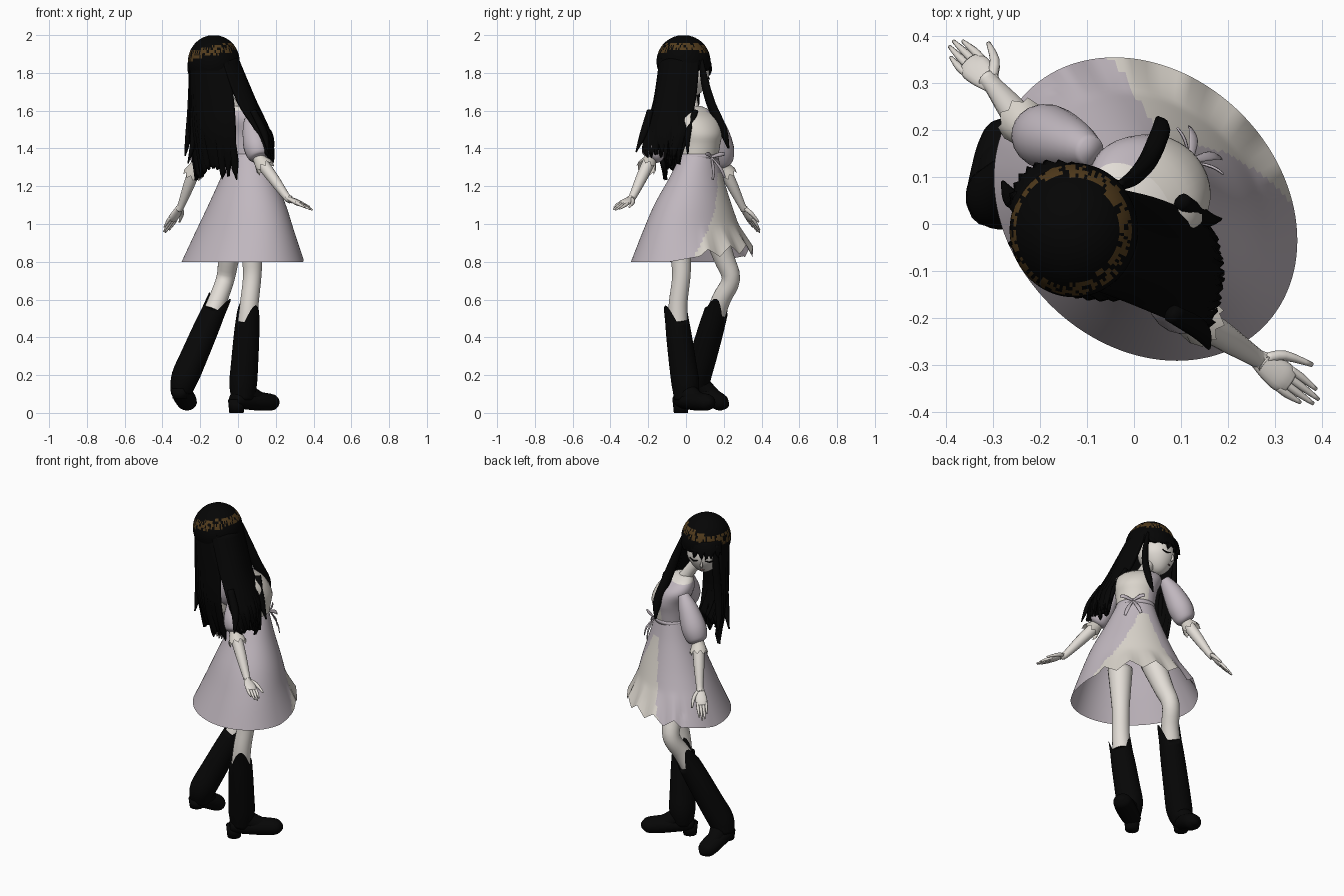
import bpy, bmesh, math, random
from mathutils import Vector as V

if "Cube" in bpy.data.objects:
    bpy.data.objects.remove(bpy.data.objects["Cube"])

random.seed(4)
R2 = math.sqrt(2)

def mat(name, c):
    m = bpy.data.materials.new(name)
    m.diffuse_color = (*c, 1)
    m.use_nodes = True
    m.node_tree.nodes["Principled BSDF"].inputs["Base Color"].default_value = m.diffuse_color
    return m

SKIN = mat("pale_skin", (.76, .72, .67))
HAIR = mat("black_hair", (.0015, .0015, .0015))
SHINE = mat("brown_hair_shine", (.085, .045, .012))
BOOT = mat("black_leather", (.002, .002, .002))
CREAM = mat("cream_cloth", (.70, .66, .60))
LAV = mat("lavender_cloth", (.53, .475, .52))
LIP = mat("lip_rose", (.42, .25, .24))

def P(f, l, z):
    """body frame (forward, left, up) to world; the body faces +x +y"""
    return V(((f - l) / R2, (f + l) / R2, z))

def make(name, verts, faces, mats, rule=None, smooth=True):
    bm = bmesh.new()
    vs = [bm.verts.new(v) for v in verts]
    for f in faces:
        bm.faces.new([vs[i] for i in f])
    bmesh.ops.recalc_face_normals(bm, faces=bm.faces)
    me = bpy.data.meshes.new(name)
    bm.to_mesh(me)
    bm.free()
    for m in mats:
        me.materials.append(m)
    for p in me.polygons:
        p.use_smooth = smooth
        if rule:
            p.material_index = rule(p.center)
    ob = bpy.data.objects.new(name, me)
    bpy.context.collection.objects.link(ob)
    return ob

def loft(name, rings, mats, rule=None, cap0=True, cap1=True):
    n = len(rings[0])
    verts = [v for r in rings for v in r]
    faces = [(a*n+i, a*n+(i+1) % n, (a+1)*n+(i+1) % n, (a+1)*n+i)
             for a in range(len(rings)-1) for i in range(n)]
    if cap0:
        faces.append(tuple(range(n)))
    if cap1:
        faces.append(tuple(range(len(verts)-n, len(verts))))
    return make(name, verts, faces, mats, rule)

def spline(k, steps):
    """Catmull-Rom through tuples of numbers"""
    out, k = [], [tuple(a) for a in k]
    for i in range(len(k)-1):
        p, a, b, q = k[max(i-1, 0)], k[i], k[i+1], k[min(i+2, len(k)-1)]
        for s in range(steps):
            t = s / steps
            out.append(tuple(.5*(2*y+(z-x)*t+(2*x-5*y+4*z-w)*t*t+(3*y-x-3*z+w)*t**3)
                             for x, y, z, w in zip(p, a, b, q)))
    return out + [k[-1]]

def tube(name, keys, m, side=(-1, 1, 0), n=14, steps=4, flat=1, notch=0, jag=0, floor=None):
    """keys: (x, y, z, radius); flat scales the second radius; notch/jag shape the first ring"""
    pts = spline(keys, steps)
    rings = []
    for i, p in enumerate(pts):
        c = V(p[:3])
        t = (V(pts[min(i+1, len(pts)-1)][:3]) - V(pts[max(i-1, 0)][:3])).normalized()
        u = V(side)
        u = (u - t*u.dot(t)).normalized()
        w = t.cross(u)
        ring = []
        for j in range(n):
            a = 2*math.pi*j/n
            v = c + u*p[3]*math.cos(a) + w*p[3]*flat*math.sin(a)
            if i == 0:
                v -= t*(notch*math.cos(2*a) + jag*(j % 2))
            if floor is not None:
                v.z = max(v.z, floor)
            ring.append(v)
        rings.append(ring)
    return loft(name, rings, [m], None, not (notch or jag))

def ball(name, c, r, m, cut=None, rule=None, mats=None, seg=48):
    rings = []
    for i in range(1, 28):
        a = math.pi*i/28
        z = c[2] + r[2]*math.cos(a)
        if cut is None or z > cut:
            rings.append([V((c[0]+r[0]*math.sin(a)*math.cos(b), c[1]+r[1]*math.sin(a)*math.sin(b), z))
                          for b in [2*math.pi*j/seg for j in range(seg)]])
    return loft(name, rings, mats or [m], rule, True, cut is None)

# dress: elliptical sections (z, forward, left, radius forward, radius left)
def azim(c):
    return math.degrees(math.atan2(c.y-.03, c.x-.03))

def sections(keys, steps, n, hem=False):
    rings = []
    for i, (z, f, l, rf, rl) in enumerate(spline(keys, steps)):
        ring = []
        for j in range(n):
            a = 2*math.pi*j/n
            v = P(f+rf*math.cos(a), l+rl*math.sin(a), z)
            if hem:
                w = max(0, math.cos(math.radians(azim(v)-70)))
                k = max(0, (1.0-z)/.2)
                zig = abs(j % 8 - 4)/4
                v.z += k*(.06*w + (.05*zig-.02)*(w > .5))
            ring.append(v)
        rings.append(ring)
    return rings

def skirt_rule(c):
    d = max(0, c.z-.85)
    return 1 if c.z < 1.27 and 4 + 140*d < azim(c) < 105 - 55*d else 0

def bodice_rule(c):
    if c.z > 1.595:
        return 2
    return 1 if -25 < azim(c) < 85 else 0

loft("skirt", sections([(1.37, .085, .015, .09, .105), (1.25, .075, .003, .125, .155), (1.1, .06, -.008, .18, .228),
     (.95, .048, -.003, .23, .295), (.8, .04, .005, .288, .355)], 7, 120, True), [LAV, CREAM], skirt_rule, True, False)
loft("bodice", sections([(1.35, .085, .015, .092, .107), (1.42, .088, .018, .1, .112), (1.48, .088, .02, .107, .122),
     (1.55, .06, .03, .1, .13), (1.6, .03, .035, .065, .1), (1.625, .015, .035, .035, .05)], 4, 40),
     [LAV, CREAM, SKIN], bodice_rule)
loft("waistband", sections([(1.345, .085, .015, .095, .11), (1.37, .085, .015, .095, .11)], 1, 40), [LAV])

# bow: two loops and two tails
for i, (dl, dz, ln) in enumerate([(.07, .015, .03), (-.07, .015, .03), (.05, -.11, .05), (-.04, -.12, .05)]):
    a, b, c = P(.18, .01, 1.355), P(.18+ln*.8, .01+dl*.6, 1.36+dz*.6), P(.18+ln, .01+dl, 1.355+dz)
    tube("bow_ribbon", [(*a, .006), (*b, .012), (*c, .008)], LAV, side=(0, 0, 1) if i < 2 else (-1, 1, 0), n=8, flat=.3)

# arms with puffed sleeves, frilled cuffs and hands
def arm(tag, sh, el, wr, tip, thumb):
    sh, el, wr, tip, thumb = map(V, (sh, el, wr, tip, thumb))
    at = lambda t: sh.lerp(el, t)
    out = (at(.6) - V((.04, .07, at(.6).z))).normalized()*.008
    tube(tag+"_sleeve", [(*at(-.08), .03), (*(at(.2)+out), .054), (*(at(.62)+out), .07),
         (*at(.9), .058), (*at(.98), .035)], LAV, n=20)
    d = (wr-el).normalized()
    tube(tag+"_cuff", [(*(el+d*.045), .052), (*el, .034), (*at(.93), .036)], CREAM, n=18, steps=2, jag=.022)
    tube(tag+"_forearm", [(*at(.85), .033), (*el, .034), (*el.lerp(wr, .5), .03), (*wr, .02),
         (*wr.lerp(tip, .15), .021)], SKIN)
    h = tip - wr
    s = (thumb - wr)
    s = (s - h*s.dot(h)/h.dot(h)).normalized()
    tube(tag+"_palm", [(*wr, .019), (*(wr+h*.2), .028), (*(wr+h*.42), .033), (*(wr+h*.55), .026)], SKIN, side=s, flat=.45)
    for i in range(4):
        k = (1.5-i)*.015
        L = (.9, 1, .97, .82)[i]
        tube(tag+"_finger", [(*(wr+h*.45+s*k), .009), (*(wr+h*(.2+.5*L)+s*k*1.05), .0085),
             (*(wr+h*L+s*k*.95), .004)], SKIN, n=8, side=s, steps=3)
    tube(tag+"_thumb", [(*(wr+h*.12+s*.012), .012), (*(wr+h*.3+s*.04), .011), (*thumb, .005)], SKIN, n=8, side=h, steps=3)

arm("left", (-.1, .158, 1.54), (-.22, .195, 1.31), (-.3, .295, 1.1), (-.39, .385, .955), (-.31, .385, 1.01))
arm("right", (.065, -.085, 1.54), (.115, -.19, 1.34), (.26, -.285, 1.14), (.39, -.38, 1.075), (.38, -.3, 1.09))

# legs and notched boots
def leg(tag, hip, knee, top, ankle, heel, mid, toe, drop):
    kn, tp = V(knee), V(top)
    low = tp.lerp(V(ankle), .4)
    side = V((0, 0, 1)).cross(V(toe)-V(heel))
    tube(tag+"_leg", [(*hip, .07), (*V(hip).lerp(kn, .6), .056), (*kn, .049), (*kn.lerp(tp, .7), .05),
         (*tp.lerp(low, .5), .053), (*low, .045)], SKIN, n=20)
    h, m, t = V(heel), V(mid), V(toe)
    tube(tag+"_boot_shaft", [(*top, .062), (*tp.lerp(V(ankle), .3), .068), (*tp.lerp(V(ankle), .7), .072),
         (*ankle, .073), (*h.lerp(m, .35), .058)], BOOT, side=side, n=28, notch=.075, floor=.01)
    d = (t-h).normalized()
    tube(tag+"_boot_foot", [(*(h-d*.02), .02), (*h, .05), (*m, .057), (*m.lerp(t, .6), .056), (*t, .047),
         (*(t+d*.028), .015)], BOOT, side=side, n=16, flat=.85, floor=.012)
    tube(tag+"_boot_instep", [(*(V(ankle)-V((0, 0, .03))), .055), (*(m+V((0, 0, .015))), .048),
         (*m.lerp(t, .6), .04)], BOOT, side=side)
    tube(tag+"_boot_heel", [(*(h+d*.005), .045), (*(h+d*.005-V((0, 0, drop))), .038)], BOOT, side=side, steps=1)

leg("right", (.075, -.03, 1.0), (.075, -.025, .72), (.052, -.05, .505), (.027, -.003, .15),
    (-.012, -.03, .07), (.09, .045, .062), (.188, .118, .055), .07)
leg("left", (-.02, .14, 1.0), (-.067, .238, .71), (-.122, .165, .555), (-.28, .06, .19),
    (-.31, .035, .13), (-.288, .12, .09), (-.265, .198, .048), .052)

# neck, head and face
tube("neck", [(.0, .04, 1.57, .045), (-.04, .03, 1.64, .034), (-.11, .01, 1.74, .036)], SKIN)
HC = V((-.145, .02, 1.79))
head = ball("head", HC, (.103, .103, .118), SKIN)
for v in head.data.vertices:            # narrow the jaw toward the chin
    k = max(0, HC.z-.02-v.co.z)*2.2
    v.co.x += (HC.x-.015-v.co.x)*k
    v.co.y += (HC.y+.045-v.co.y)*k

def on_face(da, z, r=.104):
    a = math.radians(113+da)
    q = math.sqrt(max(.01, 1-((z-HC.z)/.118)**2))
    return (HC.x+r*q*math.cos(a), HC.y+r*q*math.sin(a), z)

for s in (-1, 1):
    tube("eyelash", [(*on_face(s*12, 1.775), .002), (*on_face(s*27, 1.768), .005), (*on_face(s*43, 1.777), .003)],
         HAIR, side=(0, 0, 1), n=6)
tube("nose", [(*on_face(0, 1.77), .004), (*on_face(0, 1.745, .112), .008), (*on_face(0, 1.735, .103), .004)], SKIN, n=8)
tube("mouth", [(*on_face(-9, 1.712, .108), .002), (*on_face(0, 1.711, .109), .004), (*on_face(9, 1.712, .108), .002)],
     LIP, side=(0, 0, 1), n=6)

# hair cap with a streaked shine band
def shine(c):
    h = c.z - (1.918 + .22*(c.x+.13))
    return 1 if -.026 < h < .024 and random.random() < .68 else 0

ball("hair_cap", (-.128, -.013, 1.86), (.137, .143, .14), HAIR, 1.8, shine, [HAIR, SHINE], 110)

# hair sheets: each key row is z plus left, middle and right points
def sheet(name, rows, cols, steps, fray, thick=.018):
    grid = spline(rows, steps)
    cut = [random.uniform(0, fray) + fray*.8*(j % 3 == 0) for j in range(cols+1)]
    verts = []
    for i, (z, ax, ay, bx, by, cx, cy) in enumerate(grid):
        q = i/(len(grid)-1)
        for j in range(cols+1):
            t = j/cols
            a, b, c = (1-t)*(1-2*t), 4*t*(1-t), t*(2*t-1)
            x, y = a*ax+b*bx+c*cx, a*ay+b*by+c*cy
            g = V((bx-(ax+cx)/2, by-(ay+cy)/2)).normalized()*(.006*q*(-1)**j)
            verts.append(V((x+g.x, y+g.y, z+cut[j]*max(0, q-.6)/.4)))
    n = cols+1
    faces = [(i*n+j, i*n+j+1, (i+1)*n+j+1, (i+1)*n+j) for i in range(len(grid)-1) for j in range(cols)]
    ob = make(name, verts, faces, [HAIR])
    mod = ob.modifiers.new("thickness", "SOLIDIFY")
    mod.thickness = thick
    mod.offset = 0

sheet("back_hair", [(1.88, -.25, .03, -.203, -.108, -.055, -.122), (1.65, -.25, .035, -.196, -.113, -.02, -.145),
      (1.45, -.25, .035, -.178, -.115, -.01, -.15), (1.23, -.225, .02, -.14, -.085, .0, -.11)], 30, 5, .07)
sheet("right_hair", [(1.88, -.09, -.132, -.012, -.058, -.032, .07), (1.65, -.005, -.165, .085, -.1, .05, .05),
      (1.47, .11, -.22, .165, -.12, .14, .01), (1.3, .155, -.225, .18, -.12, .165, -.03)], 24, 5, .08)
sheet("fringe", [(1.89, -.034, .068, -.18, .108, -.25, .02), (1.85, -.02, .08, -.19, .124, -.26, .03),
      (1.785, -.025, .085, -.195, .125, -.262, .03)], 22, 3, .035, .012)

# loose locks: over the chest, beside the face, and flicks at the tips
for keys in [
    [(-.035, .08, 1.87, .012), (.0, .1, 1.75, .024), (.03, .135, 1.63, .028), (.055, .195, 1.5, .026), (.05, .225, 1.4, .006)],
    [(-.25, .06, 1.87, .012), (-.245, .06, 1.75, .02), (-.25, .05, 1.6, .022), (-.265, .06, 1.45, .018), (-.28, .09, 1.36, .004)],
    [(-.235, -.04, 1.6, .02), (-.235, -.05, 1.45, .02), (-.265, -.04, 1.32, .004)],
    [(.08, -.19, 1.6, .02), (.14, -.225, 1.48, .022), (.16, -.265, 1.38, .004)],
    [(.1, .05, 1.6, .018), (.15, .01, 1.48, .02), (.185, .01, 1.37, .004)]]:
    tube("hair_lock", keys, HAIR, side=(1, 1, 0), n=10, flat=.7)
